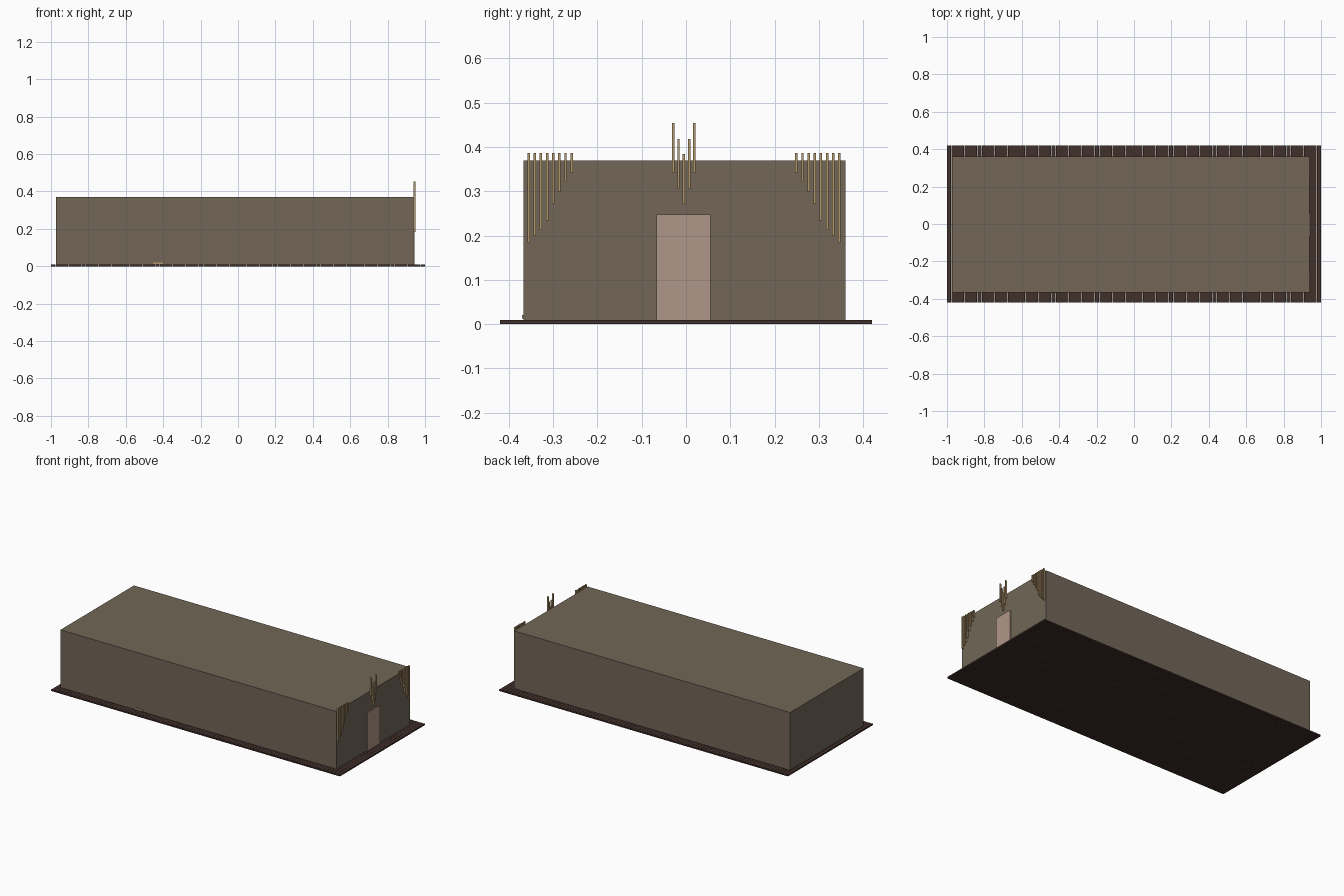
import bpy

if "Cube" in bpy.data.objects:
    bpy.data.objects.remove(bpy.data.objects["Cube"])


def material(name, rgb):
    m = bpy.data.materials.new(name)
    m.diffuse_color = (*rgb, 1)
    m.use_nodes = True
    m.node_tree.nodes["Principled BSDF"].inputs["Base Color"].default_value = m.diffuse_color
    return m


WALL = material("wall_brown", (0.17, 0.135, 0.097))
DOOR = material("door_pink", (0.43, 0.305, 0.245))
WOOD = material("light_wood", (0.45, 0.31, 0.15))
DECK = material("dark_wood", (0.052, 0.029, 0.023))


def box(name, x, y, z, mat):
    """Box from (min, max) ranges on each axis."""
    bpy.ops.mesh.primitive_cube_add(size=1, location=[(a + b) / 2 for a, b in (x, y, z)])
    o = bpy.context.object
    o.name = name
    o.scale = [b - a for a, b in (x, y, z)]
    bpy.ops.object.transform_apply(location=False, rotation=False, scale=True)
    o.data.materials.append(mat)
    return o


DECK_TOP = 0.009
WALL_X = 0.938
MID_Y = -0.0045

# Deck of boards running across the width with hairline gaps
boards = 86
gap = 0.001
pitch = (2 + gap) / boards
board = box("deck_boards", (-1, -1 + pitch - gap), (-0.42, 0.42), (0, DECK_TOP), DECK)
arr = board.modifiers.new("boards", 'ARRAY')
arr.count = boards
arr.use_relative_offset = False
arr.use_constant_offset = True
arr.constant_offset_displace = (pitch, 0, 0)

# Main hall and door
box("hall", (-0.973, WALL_X), (-0.367, 0.360), (DECK_TOP, 0.370), WALL)
box("door", (WALL_X - 0.005, 0.944), (-0.067, 0.055), (DECK_TOP, 0.248), DOOR)


def slat(name, y, z0, z1):
    box(name, (WALL_X, WALL_X + 0.010), (y - 0.0027, y + 0.0027), (z0, z1), WOOD)


# Stepped slats at both corners of the entrance wall
bottoms = [0.184, 0.200, 0.213, 0.234, 0.272, 0.299, 0.322, 0.342]
for i, z0 in enumerate(bottoms):
    off = 0.351 - 0.0139 * i
    for side, s in (("left", -1), ("right", 1)):
        slat(f"corner_slat_{side}_{i}", MID_Y + s * off, z0, 0.386)

# V-shaped group of slats above the door
for i in range(-2, 3):
    rise = (0, 0.034, 0.070)[abs(i)]
    slat(f"centre_slat_{i + 2}", MID_Y - 0.0005 + 0.012 * i, 0.271 + rise, 0.384 + rise)

# Small strip low on the front wall
box("front_strip", (-0.455, -0.402), (-0.370, -0.366), (0.012, 0.021), WOOD)
